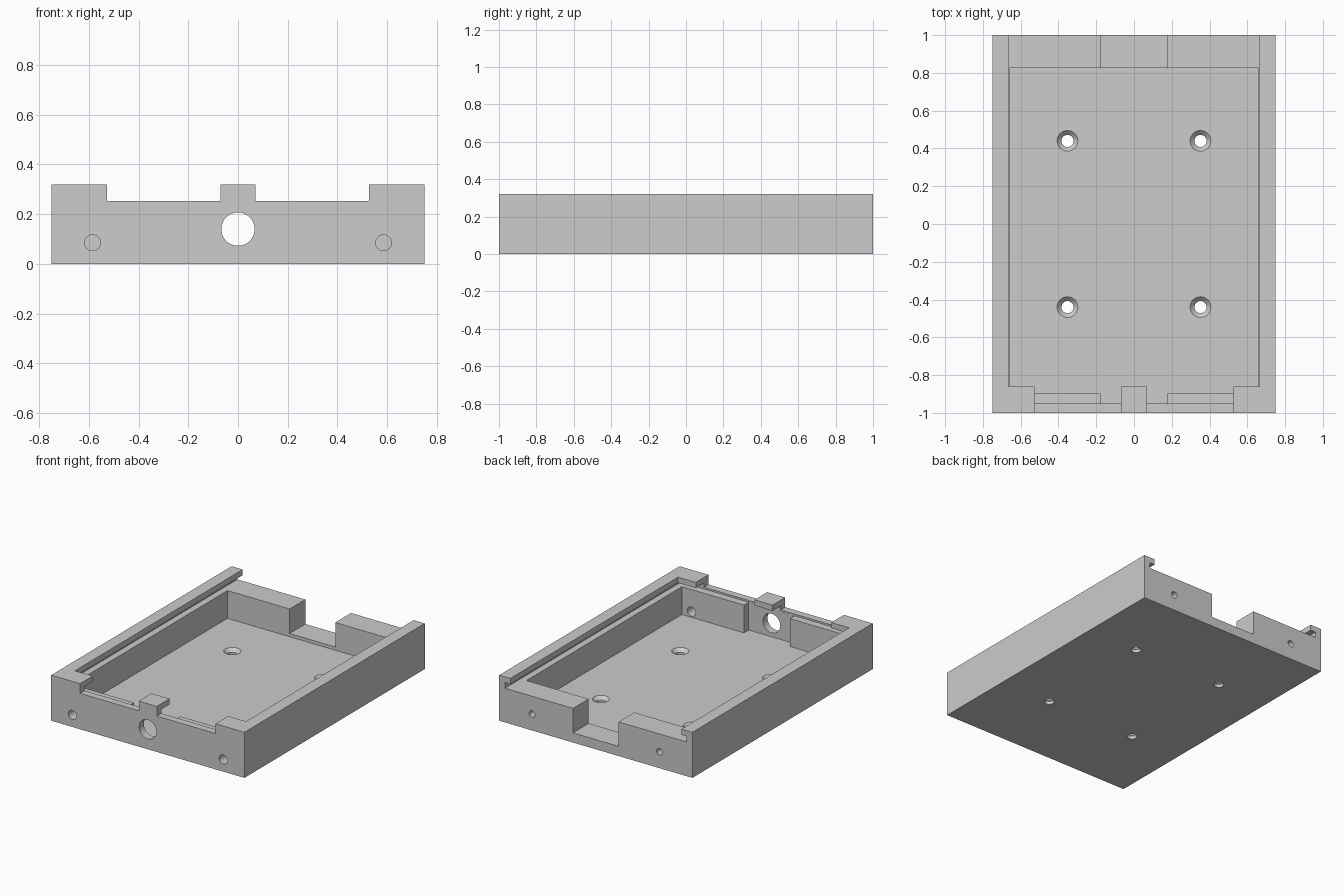
import bpy
import math

# Remove the default cube only
default = bpy.data.objects.get("Cube")
if default:
    bpy.data.objects.remove(default, do_unlink=True)

# Single plain material
grey = bpy.data.materials.new("plain grey")
grey.use_nodes = True
colour = (0.604, 0.604, 0.604, 1)
grey.diffuse_color = colour
grey.node_tree.nodes["Principled BSDF"].inputs["Base Color"].default_value = colour


def box(name, x, y, z):
    """Axis-aligned box from (min, max) ranges."""
    ranges = (x, y, z)
    bpy.ops.mesh.primitive_cube_add(size=1, location=[(a + b) / 2 for a, b in ranges])
    ob = bpy.context.object
    ob.name = name
    ob.scale = [b - a for a, b in ranges]
    bpy.ops.object.transform_apply(location=False, rotation=False, scale=True)
    ob.data.materials.append(grey)
    return ob


def rod(name, location, r_bottom, r_top, length, along_y=False):
    """Cylinder or cone centred on location, along z or y."""
    bpy.ops.mesh.primitive_cone_add(
        vertices=48, radius1=r_bottom, radius2=r_top, depth=length,
        location=location, rotation=(math.pi / 2 if along_y else 0, 0, 0))
    ob = bpy.context.object
    ob.name = name
    ob.data.materials.append(grey)
    return ob


def cut(cutter):
    """Subtract a cutter from the tray, then discard it."""
    cutter.hide_render = True
    bpy.context.view_layer.objects.active = tray
    mod = tray.modifiers.new(cutter.name, 'BOOLEAN')
    mod.operation = 'DIFFERENCE'
    mod.solver = 'EXACT'
    mod.object = cutter
    bpy.ops.object.modifier_apply(modifier=mod.name)
    bpy.data.objects.remove(cutter, do_unlink=True)


# Main dimensions
HALF_W, HALF_L, TOP = 0.75, 1.0, 0.32
FLOOR, SILL, LEDGE, LIP = 0.045, 0.068, 0.24, 0.28
INNER = 0.66
OVER = 1.2   # cutters run past the body

tray = box("open_tray", (-HALF_W, HALF_W), (-HALF_L, HALF_L), (0, TOP))

# Inner cavity, thinner front wall in the middle, rear gap with a raised sill
cut(box("cavity", (-INNER, INNER), (-0.897, 0.826), (FLOOR, 0.26)))
cut(box("front_recess", (-0.178, 0.178), (-0.949, -0.5), (FLOOR, 0.26)))
cut(box("rear_gap", (-0.177, 0.177), (0.5, OVER), (SILL, 0.26)))

# Sliding lid slot, open at the rear and undercut at the sides
cut(box("lid_slot", (-0.705, 0.705), (-0.95, OVER), (LEDGE, LIP)))
cut(box("lid_opening", (-INNER - 0.004, INNER + 0.004), (-0.86, OVER), (0.26, OVER)))

for side in (-1, 1):
    # Lowered front rim on each side of the centre tab
    xs = sorted((side * 0.07, side * 0.526))
    cut(box("front_rim_notch", xs, (-OVER, -0.8), (0.252, OVER)))
    # Side holes: through the front wall, blind in the rear wall
    cut(rod("front_small_hole", (side * 0.585, -0.97, 0.085), 0.032, 0.032, 0.2, True))
    cut(rod("rear_small_hole", (side * 0.495, 0.98, 0.115), 0.023, 0.023, 0.2, True))
    # Countersunk floor holes
    for y in (-0.44, 0.44):
        cut(rod("screw_hole", (side * 0.352, y, 0), 0.032, 0.032, 0.3))
        cut(rod("countersink", (side * 0.352, y, 0.04), 0.03, 0.07, 0.04))

# Large cable hole in the front wall
cut(rod("cable_hole", (0, -0.97, 0.14), 0.067, 0.067, 0.2, True))

# Smooth the bores, keep the edges sharp
bpy.ops.object.select_all(action='DESELECT')
tray.select_set(True)
bpy.context.view_layer.objects.active = tray
bpy.ops.object.shade_smooth_by_angle(angle=math.radians(30))
